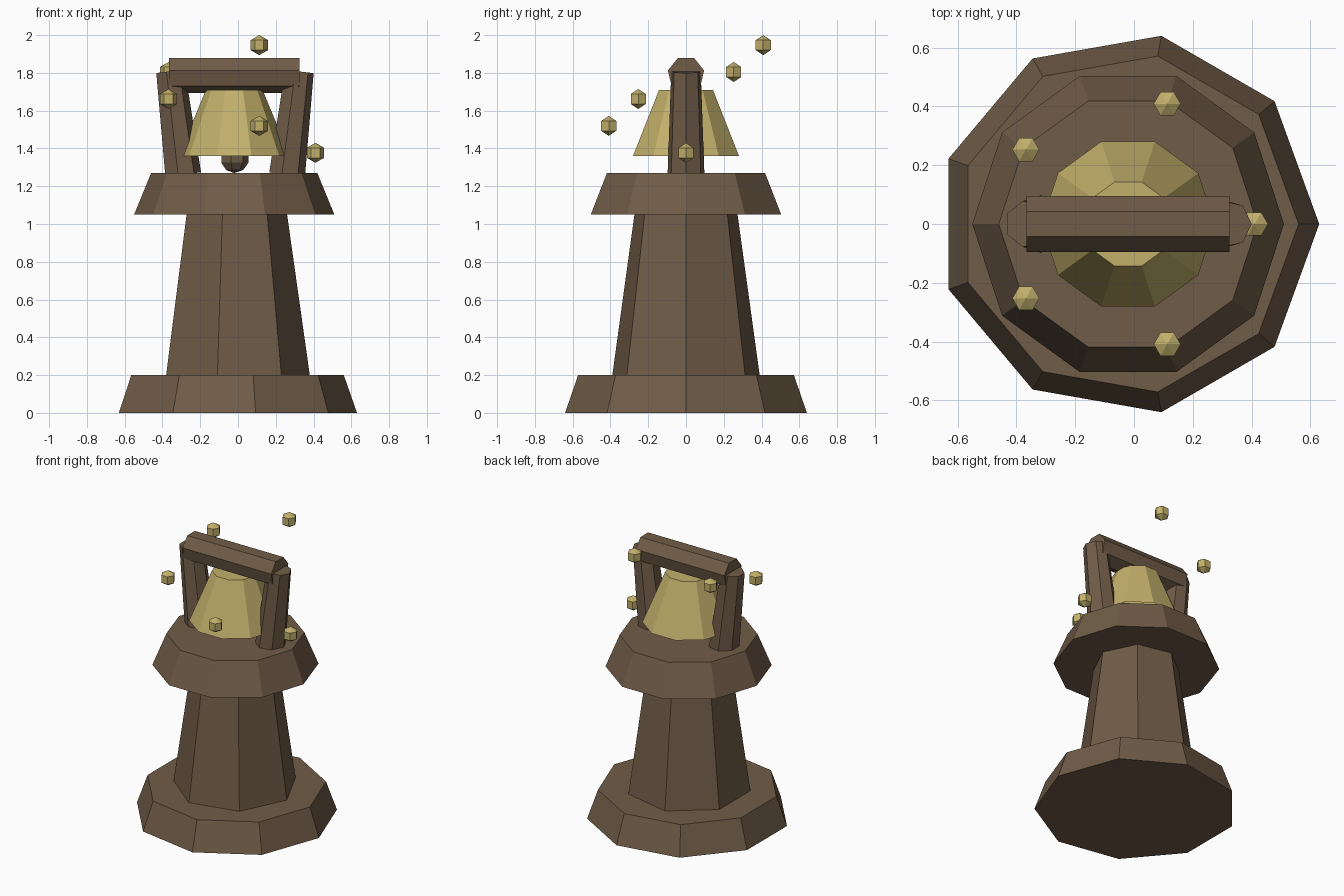
import bpy
import bmesh
from math import cos, sin, pi, radians
from mathutils import Matrix, Vector

if "Cube" in bpy.data.objects:
    bpy.data.objects.remove(bpy.data.objects["Cube"], do_unlink=True)

CX = -0.02  # shared tower axis


def material(name, colour):
    mat = bpy.data.materials.new(name)
    mat.use_nodes = True
    mat.diffuse_color = colour
    mat.node_tree.nodes["Principled BSDF"].inputs["Base Color"].default_value = colour
    return mat


wood = material("weathered_brown", (0.162, 0.107, 0.064, 1))
gold = material("pale_gold", (0.54, 0.434, 0.147, 1))


def lathe(name, sides, profile, mat, centre=(CX, 0, 0), tilt=0, open_bottom=False):
    """Spin (radius, z) points, listed bottom to top, into a flat-sided solid."""
    bm = bmesh.new()
    rings = []
    for r, z in profile:
        count = sides if r > 0 else 1
        rings.append([bm.verts.new((r * cos(2 * pi * k / sides), r * sin(2 * pi * k / sides), z))
                      for k in range(count)])
    for low, high in zip(rings, rings[1:]):
        for k in range(sides):
            n = (k + 1) % sides
            corners = [low[k % len(low)], low[n % len(low)], high[n % len(high)], high[k % len(high)]]
            bm.faces.new(list(dict.fromkeys(corners)))
    if len(rings[0]) > 1 and not open_bottom:
        bm.faces.new(rings[0][::-1])
    if len(rings[-1]) > 1:
        bm.faces.new(rings[-1])
    bm.transform(Matrix.Rotation(tilt, 4, 'Y'))
    mesh = bpy.data.meshes.new(name)
    bm.to_mesh(mesh)
    bm.free()
    mesh.materials.append(mat)
    obj = bpy.data.objects.new(name, mesh)
    obj.location = Vector(centre)
    bpy.context.collection.objects.link(obj)
    return obj


def ball(name, sides, bands, radius, mat, centre):
    """Low-poly ball made of a few latitude bands."""
    profile = [(radius * sin(pi * i / bands) if 0 < i < bands else 0, -radius * cos(pi * i / bands))
               for i in range(bands + 1)]
    return lathe(name, sides, profile, mat, centre)


# Tower: plinth, tapered shaft and flared platform
lathe("plinth", 9, [(0.65, 0), (0.58, 0.2)], wood)
lathe("shaft", 7, [(0.40, 0.2), (0.28, 1.05)], wood)
lathe("platform", 10, [(0.53, 1.05), (0.44, 1.27)], wood)

# Bell frame: two posts leaning outwards and a crossbeam
for side, label in ((1, "left"), (-1, "right")):
    lathe(label + "_post", 7, [(0.10, -0.275), (0.08, 0.275)], wood,
          (CX + side * 0.308, 0, 1.535), side * 0.12)
lathe("crossbeam", 7, [(0.098, -0.345), (0.098, 0.345)], wood, (CX, 0, 1.791), pi / 2)

# Bell with open mouth, and its clapper
lathe("bell", 10, [(0.295, 1.36), (0.15, 1.71)], gold, open_bottom=True)
ball("clapper", 7, 5, 0.08, wood, (CX, 0, 1.35))

# Floating beads descending in a spiral around the bell
for i in range(5):
    angle = radians(72 * (i + 1))
    ball("floating_bead_%d" % (i + 1), 6, 3, 0.053, gold,
         (CX + 0.43 * cos(angle), 0.43 * sin(angle), 1.947 - 0.1425 * i))
